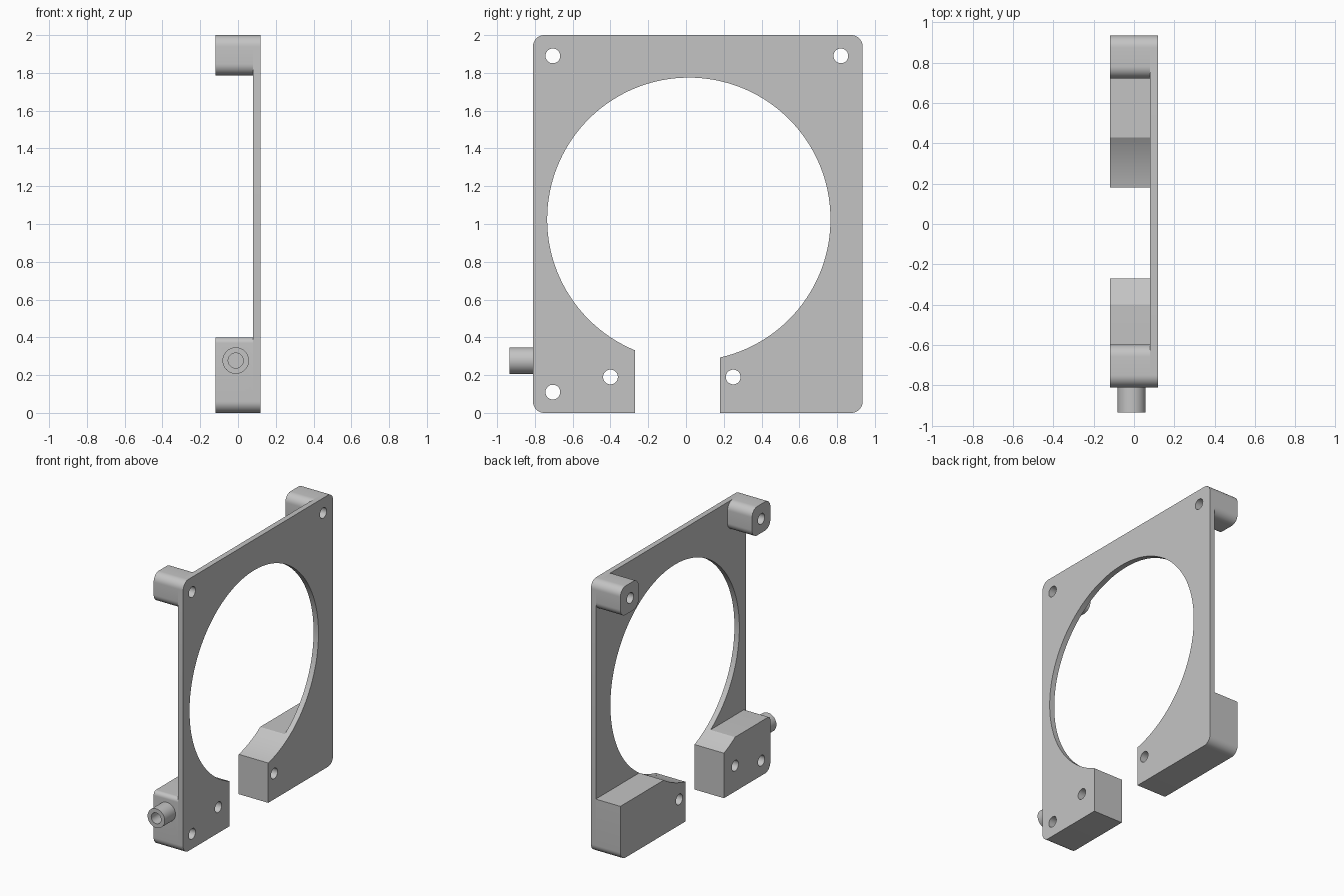
import bpy, bmesh, math
from mathutils import Matrix

cube = bpy.data.objects.get("Cube")
if cube:
    bpy.data.objects.remove(cube, do_unlink=True)

grey = bpy.data.materials.new("plain grey")
grey.use_nodes = True
grey.diffuse_color = (0.55, 0.55, 0.55, 1)
grey.node_tree.nodes["Principled BSDF"].inputs["Base Color"].default_value = (0.55, 0.55, 0.55, 1)

# Main dimensions
BACK, STEP, FACE = -0.12, 0.08, 0.12      # x of block backs, plate back, plate face
Y0, Y1, TOP = -0.81, 0.935, 2.0           # outer plate limits
GAP0, GAP1 = -0.27, 0.18                  # opening at the bottom
CY, CZ, R = 0.015, 1.025, 0.75            # large round opening
CORNER, BLOCK, LEDGE = 0.06, 0.213, 0.40


def arc(cy, cz, r, start, end, n):
    return [(cy + r * math.cos(start + (end - start) * i / n),
             cz + r * math.sin(start + (end - start) * i / n)) for i in range(n + 1)]


def corner(y, z, sy, sz, r=CORNER):
    """Rounded outline corner, walked counter-clockwise; sy, sz point outward."""
    start = {(1, 1): 0, (-1, 1): 1, (-1, -1): 2, (1, -1): 3}[sy, sz] * math.pi / 2
    return arc(y - sy * r, z - sz * r, r, start, start + math.pi / 2, 10)


def rim_angle_y(y):
    return -math.acos((y - CY) / R)


def rim_angle_z(z, side):
    a = math.asin((z - CZ) / R)
    return a if side > 0 else -math.pi - a


def finish(name, bm):
    bmesh.ops.recalc_face_normals(bm, faces=bm.faces)
    mesh = bpy.data.meshes.new(name)
    bm.to_mesh(mesh)
    bm.free()
    mesh.materials.append(grey)
    obj = bpy.data.objects.new(name, mesh)
    bpy.context.collection.objects.link(obj)
    return obj


def extrude_profile(name, points, x0, x1):
    bm = bmesh.new()
    face = bm.faces.new([bm.verts.new((x0, y, z)) for y, z in points])
    side = bmesh.ops.extrude_face_region(bm, geom=[face])["geom"]
    verts = [g for g in side if isinstance(g, bmesh.types.BMVert)]
    bmesh.ops.translate(bm, verts=verts, vec=(x1 - x0, 0, 0))
    return finish(name, bm)


def cylinder(name, radius, length, centre, axis):
    bm = bmesh.new()
    turn = Matrix.Rotation(math.pi / 2, 4, "Y" if axis == "x" else "X")
    bmesh.ops.create_cone(bm, cap_ends=True, segments=40, radius1=radius, radius2=radius,
                          depth=length, matrix=Matrix.Translation(centre) @ turn)
    return finish(name, bm)


# Flat plate with the large round opening and bottom gap
plate = extrude_profile(
    "plate",
    [(GAP1, 0)] + corner(Y1, 0, 1, -1) + corner(Y1, TOP, 1, 1) + corner(Y0, TOP, -1, 1)
    + corner(Y0, 0, -1, -1) + [(GAP0, 0)]
    + arc(CY, CZ, R, rim_angle_y(GAP0), rim_angle_y(GAP1) - 2 * math.pi, 120),
    STEP, FACE)


# Upper corner bosses
def boss(name, y0, y1):
    z0 = TOP - BLOCK
    return extrude_profile(name, corner(y1, z0, 1, -1) + corner(y1, TOP, 1, 1)
                           + corner(y0, TOP, -1, 1) + corner(y0, z0, -1, -1), BACK, STEP)


front_boss = boss("front_boss", Y0, Y0 + BLOCK)
back_boss = boss("back_boss", Y1 - BLOCK, Y1)

# Lower feet, hollowed by the round opening
front_foot = extrude_profile(
    "front_foot",
    corner(Y0, LEDGE, -1, 1, 0.03) + corner(Y0, 0, -1, -1) + [(GAP0, 0)]
    + arc(CY, CZ, R, rim_angle_y(GAP0), rim_angle_z(LEDGE, -1), 12),
    BACK, STEP)
back_foot = extrude_profile(
    "back_foot",
    [(GAP1, 0)] + corner(Y1, 0, 1, -1) + [(Y1, LEDGE)]
    + arc(CY, CZ, R, rim_angle_z(LEDGE, 1), rim_angle_y(GAP1), 20),
    BACK, STEP)

# Side spout
spout = cylinder("spout", 0.07, 0.135, (-0.012, -0.8675, 0.277), "y")

# Screw holes and spout bore
holes = [cylinder("hole_cutter", 0.039, 1, (0, y, z), "x")
         for y, z in [(-0.705, 1.89), (0.82, 1.89), (-0.705, 0.11), (-0.40, 0.19), (0.25, 0.19)]]
bore = cylinder("bore_cutter", 0.04, 0.5, (-0.012, -0.85, 0.277), "y")
cuts = [(plate, holes), (front_boss, holes[:1]), (back_boss, holes[1:2]),
        (front_foot, holes[2:4] + [bore]), (back_foot, holes[4:]), (spout, [bore])]

for part, cutters in cuts:
    bpy.ops.object.select_all(action="DESELECT")
    bpy.context.view_layer.objects.active = part
    part.select_set(True)
    for cutter in cutters:
        mod = part.modifiers.new("cut", "BOOLEAN")
        mod.operation, mod.solver, mod.object = "DIFFERENCE", "EXACT", cutter
        bpy.ops.object.modifier_apply(modifier=mod.name)
    bpy.ops.object.shade_smooth_by_angle(angle=math.radians(30))

for cutter in holes + [bore]:
    bpy.data.objects.remove(cutter, do_unlink=True)
